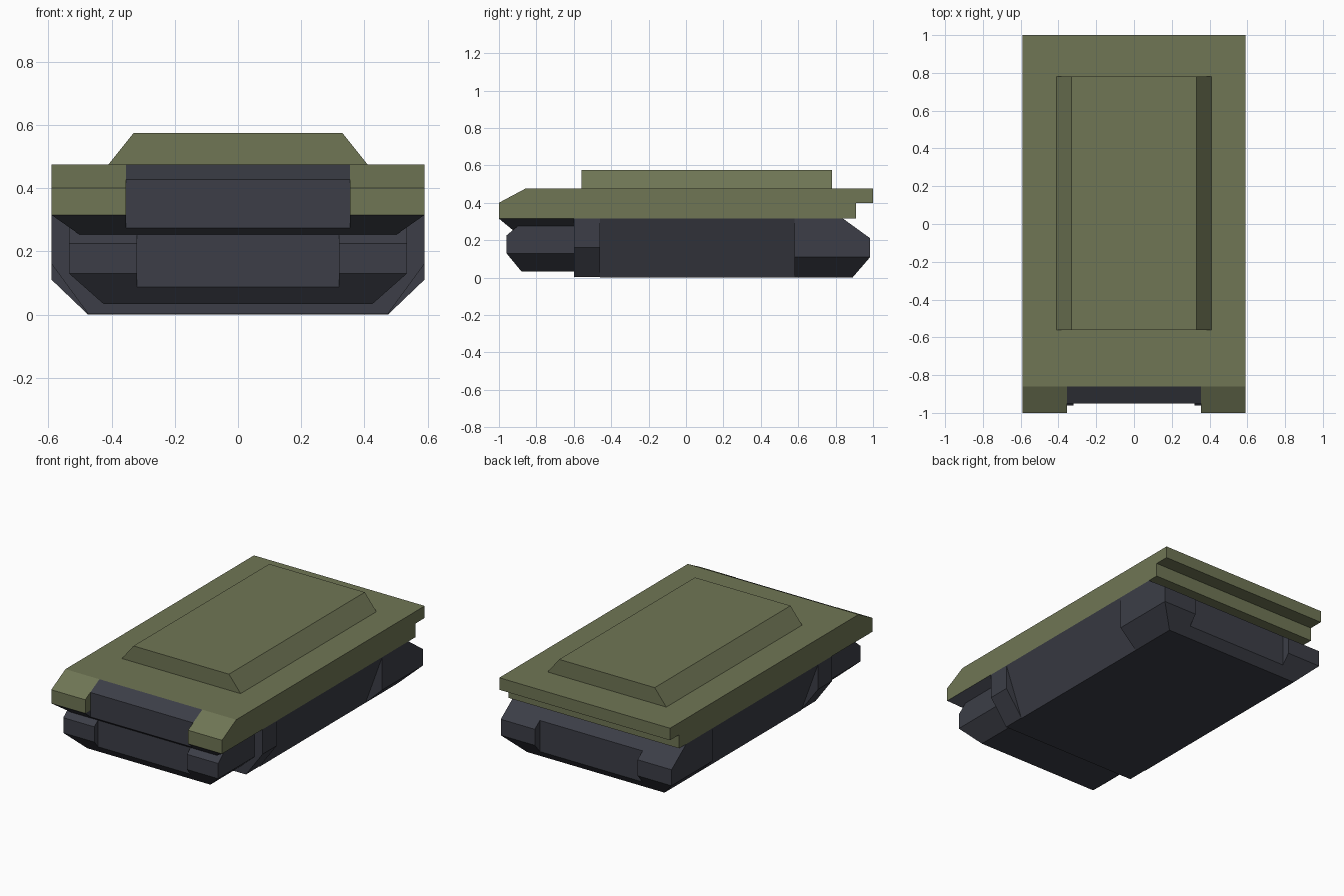
import bpy
import bmesh

if "Cube" in bpy.data.objects:
    bpy.data.objects.remove(bpy.data.objects["Cube"])


def material(name, rgb):
    m = bpy.data.materials.new(name)
    m.diffuse_color = (*rgb, 1)
    m.use_nodes = True
    m.node_tree.nodes["Principled BSDF"].inputs["Base Color"].default_value = m.diffuse_color
    return m


OLIVE = material("olive_paint", (0.16, 0.18, 0.09))
DARK = material("dark_steel", (0.045, 0.048, 0.063))


def finish(name, bm, mat):
    bmesh.ops.recalc_face_normals(bm, faces=bm.faces)
    me = bpy.data.meshes.new(name)
    bm.to_mesh(me)
    bm.free()
    if mat:
        me.materials.append(mat)
    ob = bpy.data.objects.new(name, me)
    bpy.context.collection.objects.link(ob)
    return ob


def skin(name, rings, mat):
    """Solid through a stack of rings with equal point counts."""
    bm = bmesh.new()
    vr = [[bm.verts.new(p) for p in r] for r in rings]
    n = len(vr[0])
    for a, b in zip(vr, vr[1:]):
        for i in range(n):
            j = (i + 1) % n
            bm.faces.new((a[i], a[j], b[j], b[i]))
    bm.faces.new(vr[0])
    bm.faces.new(vr[-1])
    return finish(name, bm, mat)


def loft(name, levels, mat):
    """Stack of rectangles, each given as (z, half width, y front, y back)."""
    return skin(name, [[(-w, a, z), (w, a, z), (w, b, z), (-w, b, z)]
                       for z, w, a, b in levels], mat)


def prism(name, half, profile, mat):
    """Side profile (y, z) extruded across the width."""
    return skin(name, [[(x, y, z) for y, z in profile] for x in (-half, half)], mat)


def cut(ob, half, y0, y1):
    """Remove a full-height centred box from the object."""
    tool = loft("cutter", [(-1, half, y0, y1), (1, half, y0, y1)], None)
    tool.hide_render = True
    mod = ob.modifiers.new("recess", 'BOOLEAN')
    mod.operation = 'DIFFERENCE'
    mod.solver = 'EXACT'
    mod.object = tool
    bpy.context.view_layer.objects.active = ob
    bpy.ops.object.modifier_apply(modifier=mod.name)
    bpy.data.objects.remove(tool)


# Upper deck with stepped rear lip and open front notch
deck = prism("upper_deck", 0.59, [(-1, 0.315), (-1, 0.40), (-0.86, 0.475), (1, 0.475),
                                  (1, 0.40), (0.91, 0.40), (0.91, 0.315)], OLIVE)
cut(deck, 0.355, -1.5, -0.86)

# Dark front plate set back in the notch
prism("front_plate", 0.355, [(-0.95, 0.315), (-0.95, 0.427), (-0.86, 0.475), (-0.86, 0.315)], DARK)

# Raised roof with sloping sides
loft("roof_panel", [(0.475, 0.41, -0.56, 0.78), (0.575, 0.33, -0.56, 0.78)], OLIVE)

# Tapered underside of the front overhang
under = loft("overhang_underside", [(0.245, 0.49, -0.915, -0.5), (0.315, 0.59, -1, -0.5)], DARK)
cut(under, 0.355, -1.5, -0.95)

# Lower nose with central recess
nose = loft("lower_nose", [(0.033, 0.425, -0.88, -0.58), (0.13, 0.535, -0.96, -0.58),
                           (0.225, 0.535, -0.96, -0.58), (0.275, 0.535, -0.90, -0.58)], DARK)
cut(nose, 0.32, -1.5, -0.925)

# Lower hull: front shoulder, inward-sloping middle, rear block
loft("front_shoulder", [(0.003, 0.475, -0.60, -0.46), (0.16, 0.59, -0.60, -0.46),
                        (0.315, 0.59, -0.60, -0.46)], DARK)
loft("middle_hull", [(0, 0.475, -0.46, 0.58), (0.315, 0.59, -0.46, 0.58)], DARK)
rear = loft("rear_block", [(0, 0.475, 0.58, 0.89), (0.11, 0.59, 0.58, 0.985),
                           (0.21, 0.59, 0.58, 0.985), (0.315, 0.59, 0.58, 0.84)], DARK)
cut(rear, 0.355, 0.935, 1.5)
